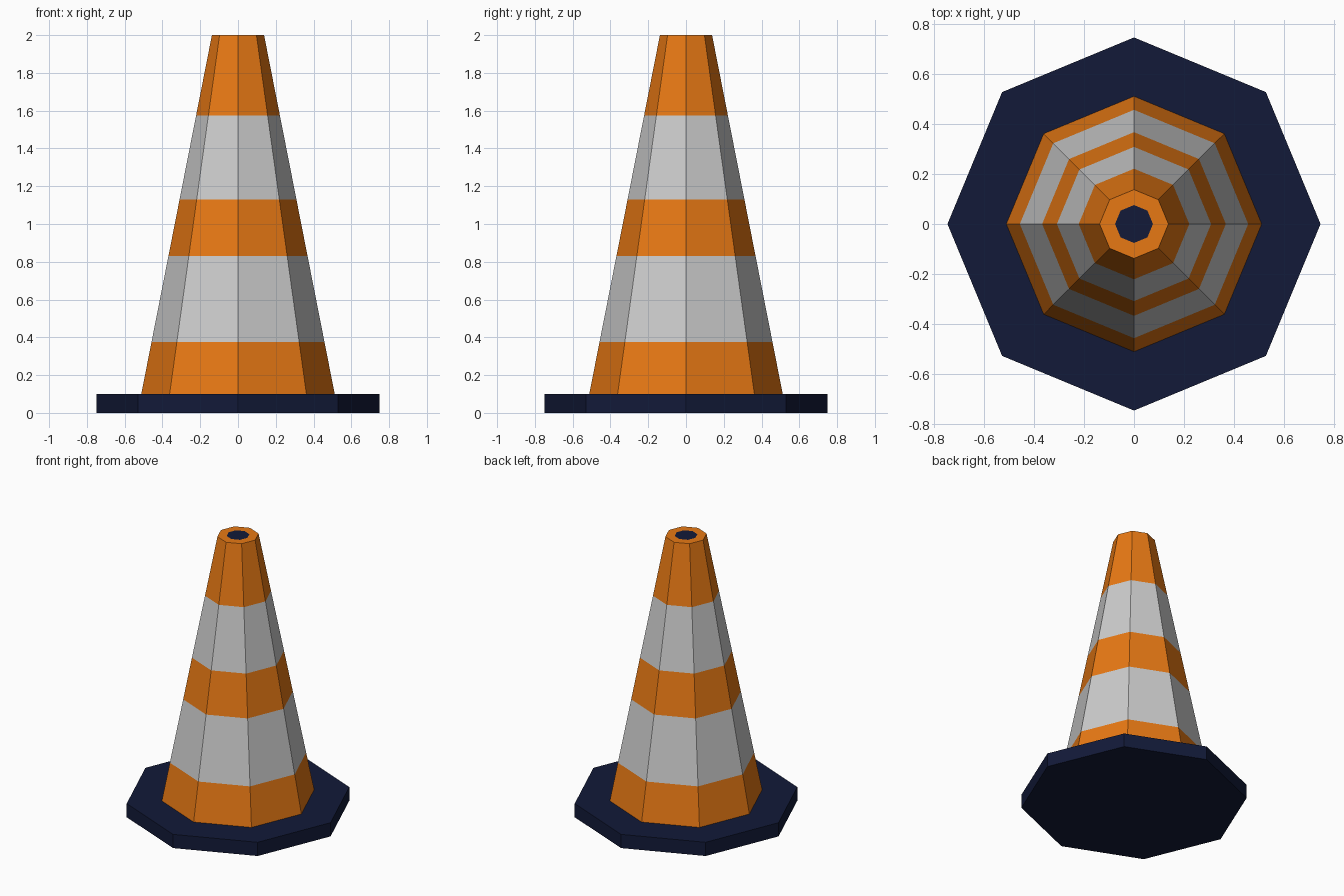
import bpy, bmesh
from math import cos, sin, pi

if "Cube" in bpy.data.objects:
    bpy.data.objects.remove(bpy.data.objects["Cube"])

SIDES = 8


def material(name, rgb):
    m = bpy.data.materials.new(name)
    m.diffuse_color = (*rgb, 1)
    m.use_nodes = True
    m.node_tree.nodes["Principled BSDF"].inputs["Base Color"].default_value = m.diffuse_color
    return m


orange = material("orange", (0.8, 0.19, 0.007))
white = material("pale_grey", (0.6, 0.6, 0.6))
navy = material("navy", (0.006, 0.01, 0.04))


def lathe(name, profile, mats, bands, bottom=None, top=None):
    """Octagonal rings through (radius, z); one material index per band, optional caps."""
    bm = bmesh.new()
    rings = [[bm.verts.new((r * cos(2 * pi * i / SIDES), r * sin(2 * pi * i / SIDES), z))
              for i in range(SIDES)] for r, z in profile]
    for lo, hi, idx in zip(rings, rings[1:], bands):
        for i in range(SIDES):
            j = (i + 1) % SIDES
            bm.faces.new((lo[i], lo[j], hi[j], hi[i])).material_index = idx
    if bottom is not None:
        bm.faces.new(rings[0][::-1]).material_index = bottom
    if top is not None:
        bm.faces.new(rings[-1]).material_index = top
    mesh = bpy.data.meshes.new(name)
    bm.to_mesh(mesh)
    bm.free()
    for m in mats:
        mesh.materials.append(m)
    ob = bpy.data.objects.new(name, mesh)
    bpy.context.collection.objects.link(ob)
    return ob


# Flat octagonal foot
lathe("base", [(0.748, 0), (0.748, 0.1)], [navy], [0], bottom=0, top=0)

# Striped tapering body, with a rim and a dark centre on top
z0, z1, r0, r1 = 0.1, 2.0, 0.512, 0.138
heights = [z0, 0.375, 0.83, 1.13, 1.575, z1]
profile = [(r0 + (r1 - r0) * (z - z0) / (z1 - z0), z) for z in heights]
profile.append((0.076, z1))
lathe("cone_body", profile, [orange, white, navy], [0, 1, 0, 1, 0, 0], top=2)
